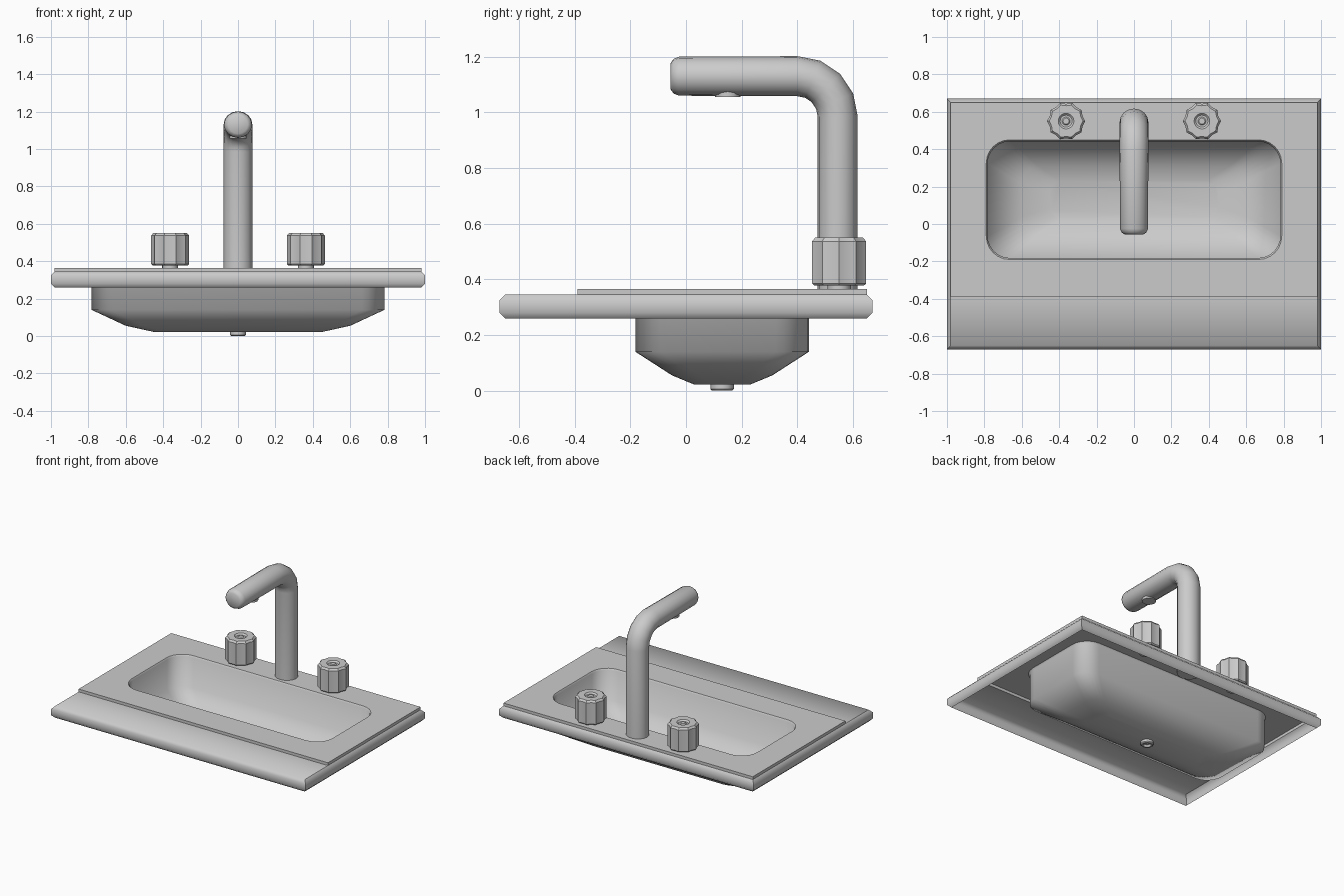
import bpy, bmesh, math
from mathutils import Vector

if "Cube" in bpy.data.objects:
    bpy.data.objects.remove(bpy.data.objects["Cube"])


def finish(name, bm, angle=35, up=False):
    """Turn a bmesh into a smooth-by-angle object; up=True forces open sheets to face up."""
    bmesh.ops.remove_doubles(bm, verts=bm.verts, dist=1e-5)
    bmesh.ops.recalc_face_normals(bm, faces=bm.faces)
    if up:
        bm.normal_update()
        if sum(f.normal.z * f.calc_area() for f in bm.faces) < 0:
            bmesh.ops.reverse_faces(bm, faces=bm.faces)
    me = bpy.data.meshes.new(name)
    bm.to_mesh(me)
    bm.free()
    ob = bpy.data.objects.new(name, me)
    bpy.context.collection.objects.link(ob)
    bpy.ops.object.select_all(action='DESELECT')
    ob.select_set(True)
    bpy.context.view_layer.objects.active = ob
    bpy.ops.object.shade_smooth_by_angle(angle=math.radians(angle))
    return ob


def loft(bm, rings, cap_start=False, cap_end=False):
    """Skin a list of equal-length closed rings; returns the vertex rings."""
    vr = [[bm.verts.new(p) for p in r] for r in rings]
    for a, b in zip(vr, vr[1:]):
        n = len(a)
        for i in range(n):
            j = (i + 1) % n
            bm.faces.new((a[i], a[j], b[j], b[i]))
    if cap_start:
        bm.faces.new(vr[0][::-1])
    if cap_end:
        bm.faces.new(vr[-1])
    return vr


def rect(hx, y0, y1, z):
    return [(-hx, y0, z), (hx, y0, z), (hx, y1, z), (-hx, y1, z)]


def round_rect(hx, hy, r, z, cy=0.13, seg=6):
    pts = []
    for k, (sx, sy) in enumerate([(1, 1), (-1, 1), (-1, -1), (1, -1)]):
        for i in range(seg + 1):
            a = math.pi / 2 * (k + i / seg)
            pts.append((sx * (hx - r) + r * math.cos(a),
                        cy + sy * (hy - r) + r * math.sin(a), z))
    return pts


def circle(cx, cy, z, r, n, r2=None):
    """Circle, or a fluted outline when r2 gives the alternate radius."""
    return [(cx + (r2 if r2 and i % 2 else r) * math.cos(2 * math.pi * i / n),
             cy + (r2 if r2 and i % 2 else r) * math.sin(2 * math.pi * i / n), z)
            for i in range(n)]


# Chamfered rim of the counter, open underneath, with the low front shelf
bm = bmesh.new()
loft(bm, [rect(h, -h + 0.33, h - 0.33, z)
          for h, z in [(0.98, 0.26), (1.0, 0.28), (1.0, 0.325), (0.98, 0.345)]])
bm.faces.new([bm.verts.new(p) for p in rect(0.98, -0.65, -0.39, 0.345)])
finish("counter_rim", bm, 50, up=True)

# Raised deck with the basin opening
opening = round_rect(0.79, 0.32, 0.125, 0.365)
bm = bmesh.new()
edge = loft(bm, [rect(0.98, -0.39, 0.65, z) for z in (0.345, 0.365)])[1]
hole = [bm.verts.new(p) for p in opening]
edges = []
for ring in (edge, hole):
    for a, b in zip(ring, ring[1:] + ring[:1]):
        edges.append(bm.edges.get((a, b)) or bm.edges.new((a, b)))
bmesh.ops.triangle_fill(bm, edges=edges, use_beauty=True)
finish("raised_deck", bm, up=True)

# Basin bowl, a thin sheet seen from both sides
bm = bmesh.new()
loft(bm, [opening,
          round_rect(0.783, 0.312, 0.12, 0.355),
          round_rect(0.783, 0.312, 0.12, 0.14),
          round_rect(0.60, 0.18, 0.09, 0.055),
          round_rect(0.45, 0.10, 0.06, 0.022)], cap_end=True)
finish("basin", bm, 75, up=True)

# Drain fitting with a recessed outlet
bm = bmesh.new()
loft(bm, [circle(0, 0.13, z, r, 12) for z, r in
          [(0.015, 0.022), (0.0, 0.026), (0.0, 0.036), (0.006, 0.042), (0.026, 0.042)]],
     True, True)
finish("drain", bm)

# Spout: a tube swept along an upright, an elbow and a horizontal arm
R = 0.145
path = [(0.545, 0.345, 0.072, 90)]
for i in range(5):
    a = math.radians(22.5 * i)
    path.append((0.40 + R * math.cos(a), 0.985 + R * math.sin(a), 0.072, 90 + 22.5 * i))
path += [(-0.025, 1.13, 0.07, 180), (-0.045, 1.13, 0.062, 180), (-0.055, 1.13, 0.048, 180)]
rings = []
for y, z, r, deg in path:
    t = math.radians(deg)
    side = Vector((0, -math.sin(t), math.cos(t)))
    rings.append([Vector((0, y, z)) + Vector((1.07 * r * math.cos(u), 0, 0)) + side * r * math.sin(u)
                  for u in (2 * math.pi * i / 16 for i in range(16))])
bm = bmesh.new()
loft(bm, rings, True, True)
finish("spout", bm, 40)

# Water outlet under the arm
bm = bmesh.new()
loft(bm, [circle(0, 0.15, z, 0.045, 12) for z in (1.055, 1.075)], True, True)
finish("spout_outlet", bm)

# Fluted tap knobs on short stems
for side, x in (("left", -0.363), ("right", 0.363)):
    bm = bmesh.new()
    loft(bm, [circle(x, 0.55, z, r, 20, r2) for z, r, r2 in
              [(0.378, 0.094, 0.086), (0.385, 0.102, 0.092), (0.537, 0.102, 0.092),
               (0.55, 0.09, 0.082), (0.55, 0.042, 0.042), (0.54, 0.032, 0.032),
               (0.54, 0.022, 0.022), (0.546, 0.016, 0.016)]], True, True)
    finish("knob_" + side, bm, 25)
    bm = bmesh.new()
    loft(bm, [circle(x, 0.55, z, 0.042, 12) for z in (0.355, 0.385)], True, True)
    finish("knob_stem_" + side, bm)
